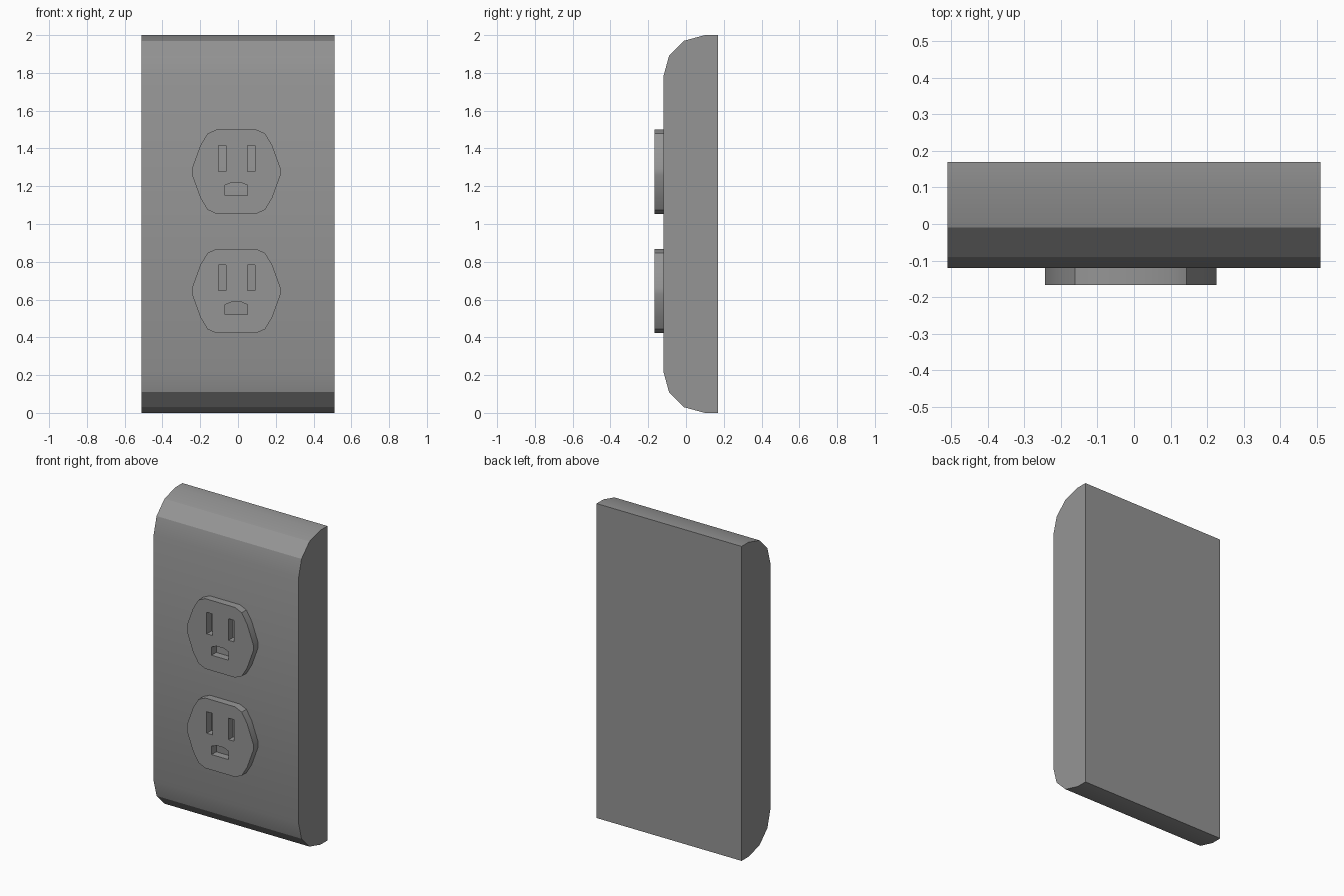
import bpy, bmesh
from math import radians

cube = bpy.data.objects.get("Cube")
if cube:
    bpy.data.objects.remove(cube, do_unlink=True)

# Single grey plastic
grey = bpy.data.materials.new("grey_plastic")
grey.use_nodes = True
colour = (0.3, 0.3, 0.3, 1)
grey.diffuse_color = colour
grey.node_tree.nodes["Principled BSDF"].inputs["Base Color"].default_value = colour


def finish(obj):
    obj.data.materials.clear()
    obj.data.materials.append(grey)
    bpy.ops.object.select_all(action="DESELECT")
    obj.select_set(True)
    bpy.context.view_layer.objects.active = obj
    bpy.ops.object.shade_smooth_by_angle(angle=radians(25))


def add_mesh(name, bm):
    mesh = bpy.data.meshes.new(name)
    bm.to_mesh(mesh)
    bm.free()
    obj = bpy.data.objects.new(name, mesh)
    bpy.context.collection.objects.link(obj)
    finish(obj)
    return obj


# Wall plate: side profile (y, z) mirrored top to bottom, extruded along x
HALF_WIDTH = 0.51
upper = [(-0.12, 1.78), (-0.09, 1.89), (-0.01, 1.97), (0.10, 2.0), (0.17, 2.0)]
profile = upper + [(y, 2 - z) for y, z in reversed(upper)]
bm = bmesh.new()
face = bm.faces.new([bm.verts.new((-HALF_WIDTH, y, z)) for y, z in profile])
ext = bmesh.ops.extrude_face_region(bm, geom=[face])
moved = [v for v in ext["geom"] if isinstance(v, bmesh.types.BMVert)]
bmesh.ops.translate(bm, verts=moved, vec=(2 * HALF_WIDTH, 0, 0))
bmesh.ops.recalc_face_normals(bm, faces=bm.faces)
add_mesh("wall_plate", bm)

# Socket outline and openings, around the socket's own centre
quarter = [(0.234, 0.018), (0.19, 0.139), (0.152, 0.202), (0.105, 0.223)]
half = quarter + [(-x, z) for x, z in reversed(quarter)]
outline = half + [(-x, -z) for x, z in half]


def blade_slot(x):
    return [(x - 0.02, 0.002), (x + 0.02, 0.002), (x + 0.02, 0.139), (x - 0.02, 0.139)]


ground_slot = [(-0.06, -0.125), (0.06, -0.125), (0.06, -0.072),
               (0.026, -0.058), (-0.026, -0.058), (-0.06, -0.072)]
loops = [outline, blade_slot(-0.074), blade_slot(0.079), ground_slot]


def add_socket(name, z):
    # Filled outline with holes, extruded forward from the plate
    curve = bpy.data.curves.new(name + "_outline", "CURVE")
    curve.dimensions = "2D"
    curve.fill_mode = "BOTH"
    curve.extrude = 0.025
    for loop in loops:
        spline = curve.splines.new("POLY")
        spline.points.add(len(loop) - 1)
        for point, (px, pz) in zip(spline.points, loop):
            point.co = (px, pz, 0, 1)
        spline.use_cyclic_u = True
    temp = bpy.data.objects.new(name + "_outline", curve)
    bpy.context.collection.objects.link(temp)
    depsgraph = bpy.context.evaluated_depsgraph_get()
    mesh = bpy.data.meshes.new_from_object(temp.evaluated_get(depsgraph))
    bpy.data.objects.remove(temp, do_unlink=True)
    bm = bmesh.new()
    bm.from_mesh(mesh)
    bmesh.ops.remove_doubles(bm, verts=bm.verts, dist=0.0005)
    bmesh.ops.recalc_face_normals(bm, faces=bm.faces)
    obj = add_mesh(name, bm)
    obj.rotation_euler.x = radians(90)
    obj.location = (-0.009, -0.142, z)


add_socket("upper_socket", 1.277)
add_socket("lower_socket", 0.645)
